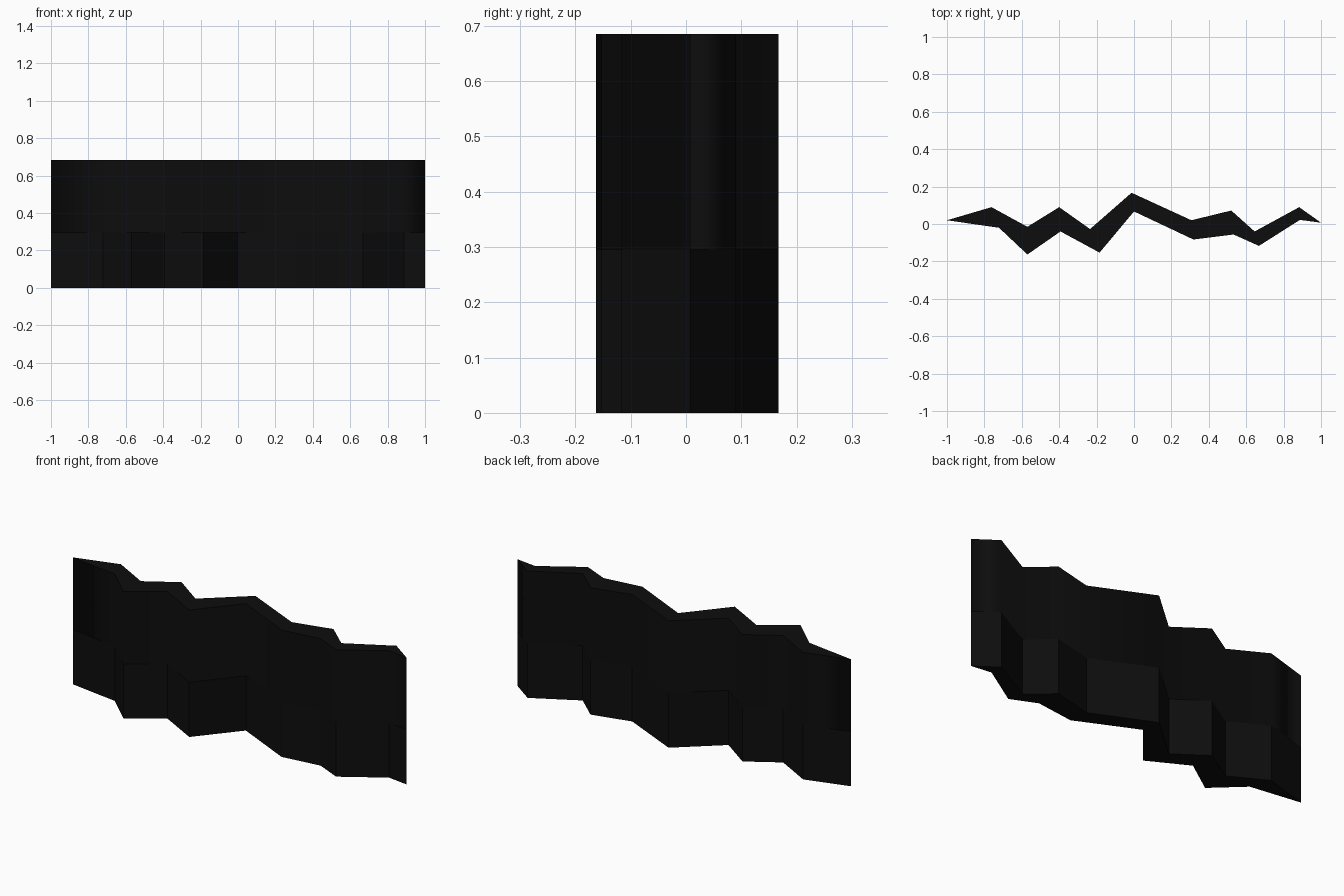
import bpy, bmesh

if "Cube" in bpy.data.objects:
    bpy.data.objects.remove(bpy.data.objects["Cube"])

HEIGHT, BAND = 0.685, 0.295

# Plan outline of the zigzag wall: back edge left to right, front edge left to right
back = [(-1, .02), (-.762, .09), (-.57, -.015), (-.40, .09), (-.235, -.027),
        (-.013, .167), (.307, .02), (.52, .072), (.645, -.04), (.883, .09), (1, .007)]
front = [(-.722, -.02), (-.57, -.163), (-.393, -.04), (-.184, -.153), (0, .067),
         (.318, -.083), (.532, -.056), (.668, -.117), (.887, .022)]
outline = front + back[::-1]          # counter-clockwise
n = len(outline)

# Wall: flat-faced lower band, softly shaded upper band, closed ends
bm = bmesh.new()
rings = [[bm.verts.new((x, y, z)) for x, y in outline] for z in (0, BAND, HEIGHT)]
for level, (low, high) in enumerate(zip(rings, rings[1:])):
    for i in range(n):
        j = (i + 1) % n
        face = bm.faces.new((low[i], low[j], high[j], high[i]))
        face.smooth = level == 1
caps = [bm.faces.new(rings[0][::-1]), bm.faces.new(rings[-1])]
bm.normal_update()
bmesh.ops.triangulate(bm, faces=caps, ngon_method='EAR_CLIP')

mesh = bpy.data.meshes.new("zigzag_wall")
bm.to_mesh(mesh)
bm.free()
wall = bpy.data.objects.new("zigzag_wall", mesh)
bpy.context.collection.objects.link(wall)

# Near-black colour
mat = bpy.data.materials.new("near_black")
mat.diffuse_color = (0.004, 0.004, 0.004, 1)
mat.use_nodes = True
mat.node_tree.nodes["Principled BSDF"].inputs["Base Color"].default_value = mat.diffuse_color
mesh.materials.append(mat)
